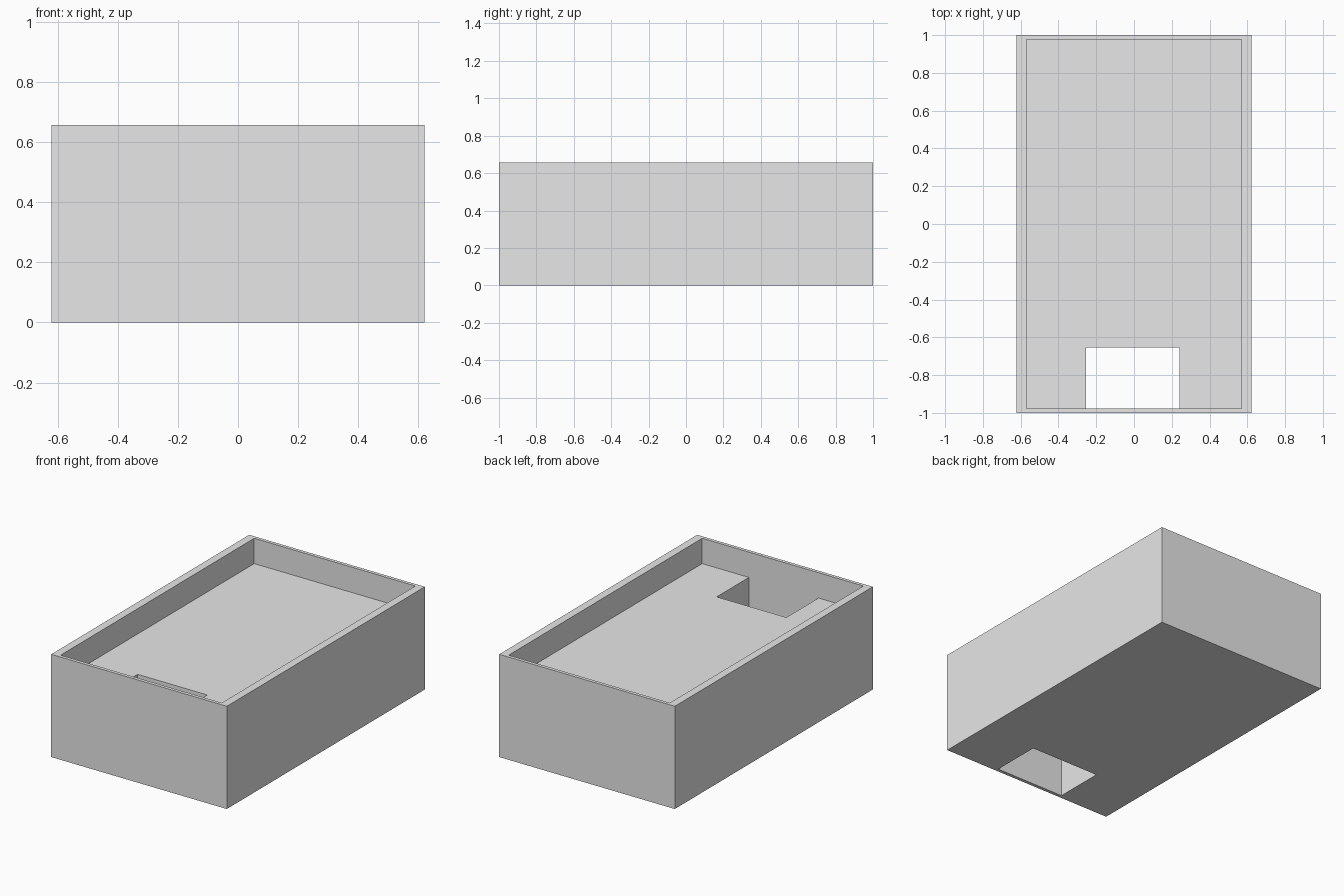
import bpy
import bmesh
from mathutils import Matrix, Vector

if "Cube" in bpy.data.objects:
    bpy.data.objects.remove(bpy.data.objects["Cube"], do_unlink=True)

HALF_X, HALF_Y, HEIGHT = 0.621, 1.0, 0.657
INNER_X, INNER_Y, FLOOR_Z = 0.57, 0.978, 0.495

grey = bpy.data.materials.new("plain_grey")
grey.use_nodes = True
grey.diffuse_color = (0.8, 0.8, 0.8, 1)
grey.node_tree.nodes["Principled BSDF"].inputs["Base Color"].default_value = grey.diffuse_color


def add_box(name, low, high):
    """Axis-aligned box between two corners."""
    low, high = Vector(low), Vector(high)
    bm = bmesh.new()
    bmesh.ops.create_cube(bm, size=1, matrix=Matrix.Translation((low + high) / 2)
                          @ Matrix.Diagonal((high - low).to_4d()))
    mesh = bpy.data.meshes.new(name)
    bm.to_mesh(mesh)
    bm.free()
    mesh.materials.append(grey)
    obj = bpy.data.objects.new(name, mesh)
    bpy.context.collection.objects.link(obj)
    return obj


# Solid block forming the tray
tray = add_box("tray_body", (-HALF_X, -HALF_Y, 0), (HALF_X, HALF_Y, HEIGHT))

# Shallow recess in the top, and a through slot against the front wall
cutters = [
    add_box("recess_cutter", (-INNER_X, -INNER_Y, FLOOR_Z), (INNER_X, INNER_Y, HEIGHT + 0.2)),
    add_box("slot_cutter", (-0.253, -INNER_Y, -0.2), (0.24, -0.653, HEIGHT + 0.1)),
]
for cutter in cutters:
    cutter.hide_render = True
    cut = tray.modifiers.new(cutter.name, 'BOOLEAN')
    cut.operation = 'DIFFERENCE'
    cut.solver = 'EXACT'
    cut.object = cutter

# Bake the cuts and remove the helpers
bpy.context.view_layer.update()
depsgraph = bpy.context.evaluated_depsgraph_get()
baked = bpy.data.meshes.new_from_object(tray.evaluated_get(depsgraph))
tray.modifiers.clear()
tray.data = baked
for cutter in cutters:
    bpy.data.objects.remove(cutter, do_unlink=True)
